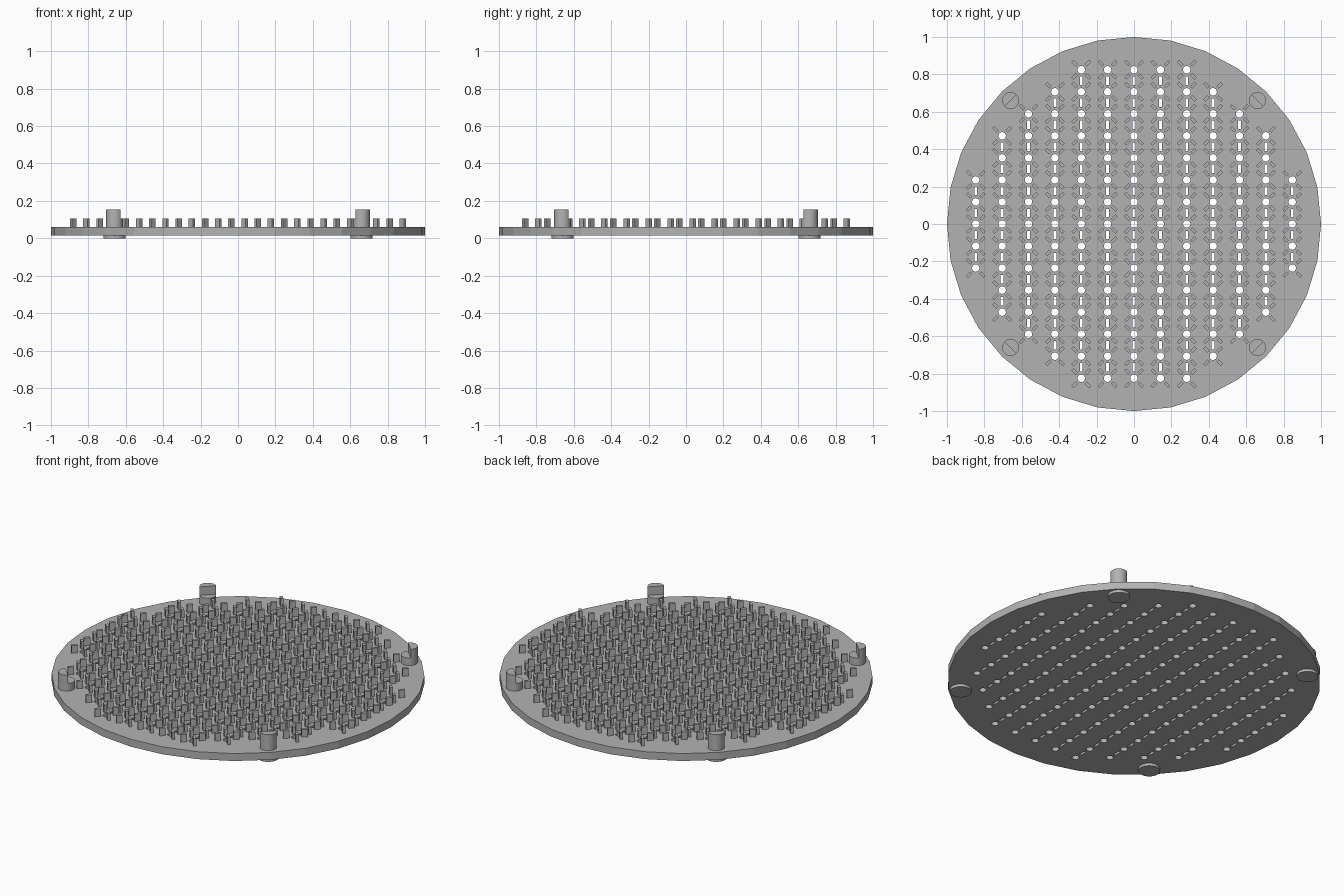
import bpy, bmesh, math
from mathutils import Matrix, Vector

cube = bpy.data.objects.get("Cube")
if cube:
    bpy.data.objects.remove(cube, do_unlink=True)

grey = bpy.data.materials.new("light grey")
grey.use_nodes = True
grey.diffuse_color = (0.45, 0.45, 0.45, 1)
grey.node_tree.nodes["Principled BSDF"].inputs["Base Color"].default_value = grey.diffuse_color

PLATE_BOTTOM, PLATE_TOP = 0.016, 0.06
PEG_TOP, POST_TOP = 0.105, 0.155
STEP_X, STEP_Y = 0.141, 0.1178


def finish(name, bm):
    mesh = bpy.data.meshes.new(name)
    bmesh.ops.recalc_face_normals(bm, faces=bm.faces)
    bm.to_mesh(mesh)
    bm.free()
    mesh.materials.append(grey)
    ob = bpy.data.objects.new(name, mesh)
    bpy.context.collection.objects.link(ob)
    return ob


def prism(bm, points, z0, z1):
    """Extrude a flat outline from z0 to z1."""
    face = bm.faces.new([bm.verts.new((x, y, z0)) for x, y in points])
    top = bmesh.ops.extrude_face_region(bm, geom=[face])["geom"]
    verts = [v for v in top if isinstance(v, bmesh.types.BMVert)]
    bmesh.ops.translate(bm, vec=(0, 0, z1 - z0), verts=verts)


def arc(x, y, r, sides, start=0.0, sweep=math.tau):
    count = sides if sweep == math.tau else sides + 1
    return [(x + r * math.cos(start + sweep * i / sides),
             y + r * math.sin(start + sweep * i / sides)) for i in range(count)]


def box(x, y, length, width, angle=0.0):
    turn = Matrix.Rotation(angle, 2)
    corners = [(-1, -1), (1, -1), (1, 1), (-1, 1)]
    return [Vector((x, y)) + turn @ Vector((a * length / 2, b * width / 2)) for a, b in corners]


# Hole grid: number of rows above the middle for each column
rows = [7, 7, 7, 6, 5, 4, 2]
columns = [(i * STEP_X, rows[abs(i)]) for i in range(-6, 7)]

# Round plate
bm = bmesh.new()
prism(bm, arc(0, 0, 1, 32), PLATE_BOTTOM, PLATE_TOP)
plate = finish("plate", bm)

# Round holes with a slot between neighbours, and four pegs around each hole
cut, pegs = bmesh.new(), bmesh.new()
for x, n in columns:
    for j in range(-n, n + 1):
        y = j * STEP_Y
        prism(cut, arc(x, y, 0.02, 16), -0.1, 0.2)
        if j < n:
            prism(cut, box(x, y + STEP_Y / 2, 0.015, 0.045), -0.1, 0.2)
        for k in range(4):
            a = math.pi / 4 + k * math.pi / 2
            prism(pegs, box(x + 0.05 * math.cos(a), y + 0.05 * math.sin(a), 0.033, 0.016, a),
                  PLATE_TOP - 0.002, PEG_TOP)
finish("pegs", pegs)
cutter = finish("hole_cutter", cut)
cutter.hide_render = True
mod = plate.modifiers.new("holes", "BOOLEAN")
mod.object = cutter
mod.operation = "DIFFERENCE"
mod.solver = "EXACT"
bpy.context.view_layer.objects.active = plate
bpy.ops.object.modifier_apply(modifier=mod.name)
bpy.data.objects.remove(cutter, do_unlink=True)

# Stepped corner posts: tall outer half, short inner half, wide foot below
for sy, fb in ((-1, "front"), (1, "back")):
    for sx, lr in ((1, "left"), (-1, "right")):
        x, y = 0.66 * sx, 0.66 * sy
        out = math.atan2(sy, sx)
        bm = bmesh.new()
        prism(bm, arc(x, y, 0.045, 16, out - math.pi / 2, math.pi), PLATE_TOP - 0.002, POST_TOP)
        prism(bm, arc(x, y, 0.045, 16, out + math.pi / 2, math.pi), PLATE_TOP - 0.002, PEG_TOP)
        prism(bm, arc(x, y, 0.058, 32), 0, PLATE_BOTTOM + 0.002)
        post = finish(f"{fb}_{lr}_post", bm)
        bpy.ops.object.select_all(action="DESELECT")
        post.select_set(True)
        bpy.context.view_layer.objects.active = post
        bpy.ops.object.shade_smooth_by_angle(angle=math.radians(35))
